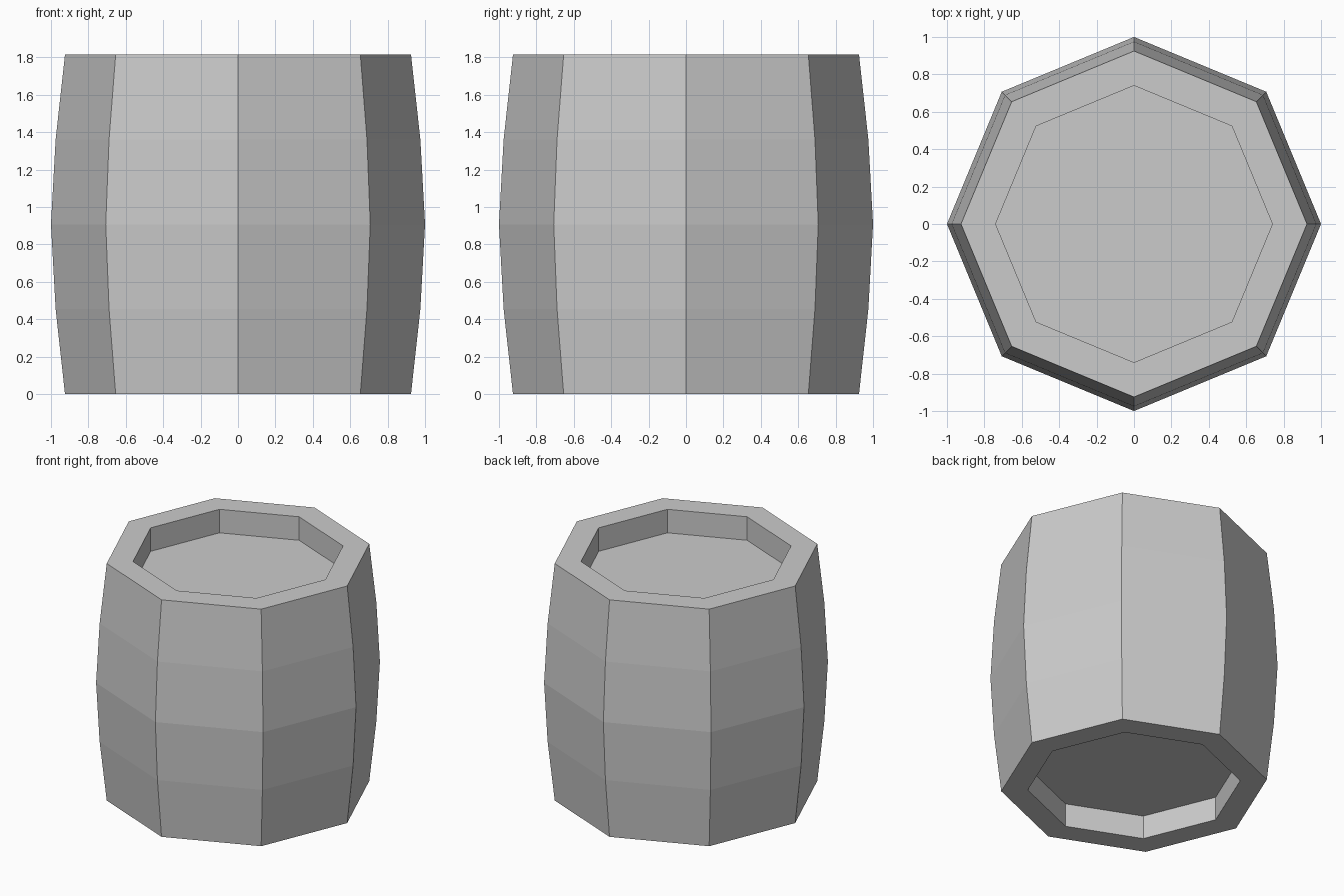
import bpy, bmesh
from math import cos, sin, tau

cube = bpy.data.objects.get("Cube")
if cube:
    bpy.data.objects.remove(cube, do_unlink=True)

SIDES = 8
HEIGHT = 1.815
RIM, BULGE, MIDDLE, INNER = 0.925, 0.975, 1.0, 0.74
RECESS = 0.18

# Plain grey
grey = bpy.data.materials.new("grey")
grey.use_nodes = True
colour = (0.6, 0.6, 0.6, 1)
grey.diffuse_color = colour
grey.node_tree.nodes["Principled BSDF"].inputs["Base Color"].default_value = colour

# Profile from the bottom recess, up the bulging side, into the top recess
profile = [(INNER, RECESS), (INNER, 0), (RIM, 0),
           (BULGE, HEIGHT / 4), (MIDDLE, HEIGHT / 2), (BULGE, HEIGHT * 3 / 4),
           (RIM, HEIGHT), (INNER, HEIGHT), (INNER, HEIGHT - RECESS)]

# Barrel: eight-sided rings joined by quads, closed by the two lids
bm = bmesh.new()
rings = [[bm.verts.new((r * cos(tau * i / SIDES), r * sin(tau * i / SIDES), z))
          for i in range(SIDES)] for r, z in profile]
for low, high in zip(rings, rings[1:]):
    for i in range(SIDES):
        j = (i + 1) % SIDES
        bm.faces.new((low[i], low[j], high[j], high[i]))
bm.faces.new(reversed(rings[0]))
bm.faces.new(rings[-1])
bmesh.ops.recalc_face_normals(bm, faces=bm.faces)

mesh = bpy.data.meshes.new("barrel")
bm.to_mesh(mesh)
bm.free()
mesh.materials.append(grey)
barrel = bpy.data.objects.new("barrel", mesh)
bpy.context.collection.objects.link(barrel)
